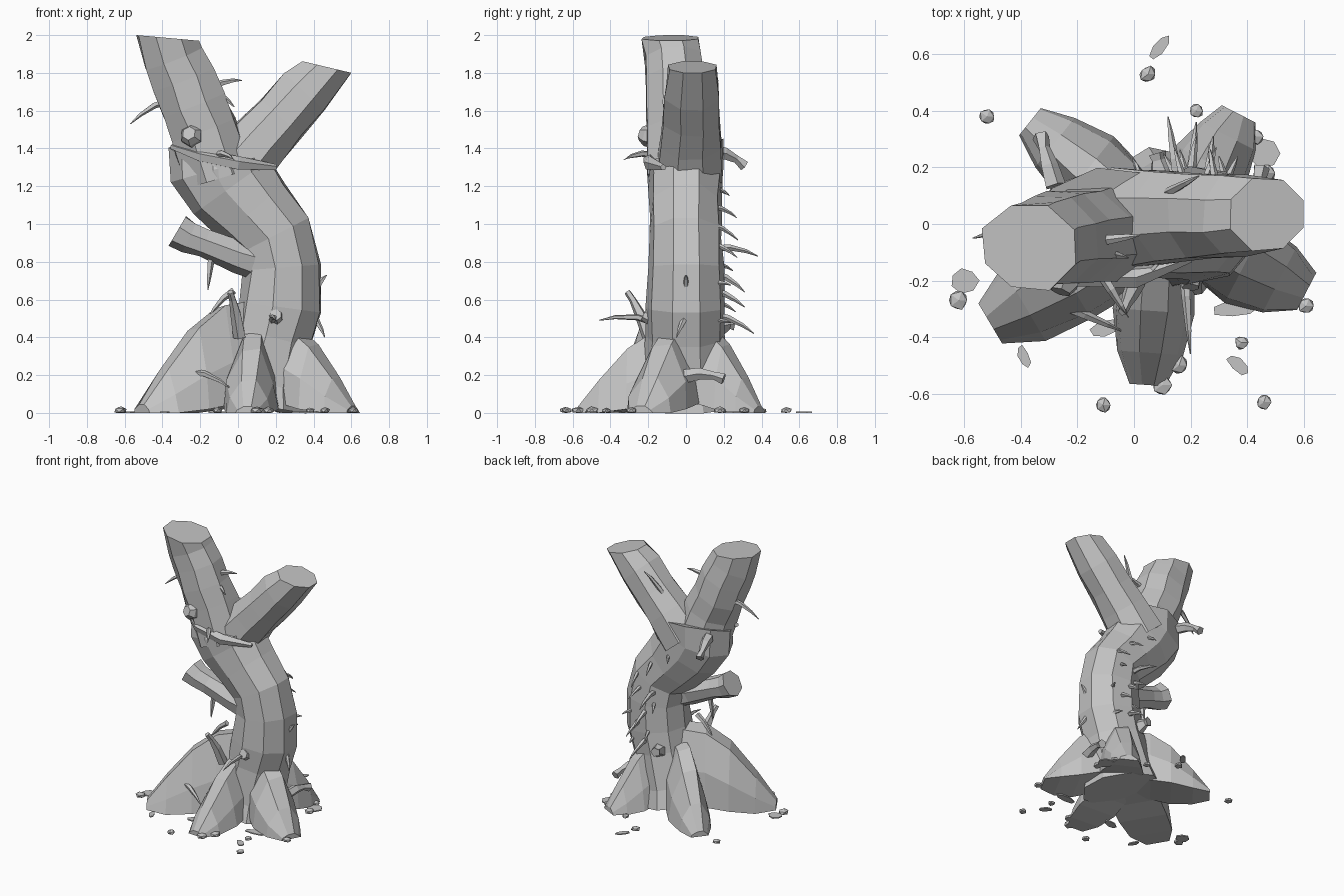
import bpy, bmesh, math, random
from mathutils import Vector

random.seed(4)
cube = bpy.data.objects.get("Cube")
if cube:
    bpy.data.objects.remove(cube, do_unlink=True)

# One plain grey for everything
GREY = (0.55, 0.55, 0.55, 1)
bark = bpy.data.materials.new("plain_grey")
bark.use_nodes = True
bark.diffuse_color = GREY
for node in bark.node_tree.nodes:
    if node.type == 'BSDF_PRINCIPLED':
        node.inputs["Base Color"].default_value = GREY


def finish(name, bm):
    bmesh.ops.recalc_face_normals(bm, faces=bm.faces)
    mesh = bpy.data.meshes.new(name)
    bm.to_mesh(mesh)
    bm.free()
    mesh.materials.append(bark)
    obj = bpy.data.objects.new(name, mesh)
    bpy.context.collection.objects.link(obj)
    return obj


def loft(name, rings):
    """Skin a list of equal-length point rings and cap both ends."""
    bm = bmesh.new()
    loops = [[bm.verts.new(p) for p in ring] for ring in rings]
    count = len(loops[0])
    for low, high in zip(loops, loops[1:]):
        for i in range(count):
            j = (i + 1) % count
            bm.faces.new((low[i], low[j], high[j], high[i]))
    bm.faces.new(loops[0][::-1])
    bm.faces.new(loops[-1])
    return finish(name, bm)


def tube(name, path, sides=8, rough=0.0, end=None):
    """Sweep a polygon along (x, y, z, radius, optional radius in y) points."""
    points = [Vector(p[:3]) for p in path]
    last = len(points) - 1
    rings = []
    for k, centre in enumerate(points):
        tangent = points[min(k + 1, last)] - points[max(k - 1, 0)]
        if end and k == last:
            tangent = Vector(end)
        tangent.normalize()
        ref = Vector((0, 1, 0)) if abs(tangent.y) < 0.8 else Vector((0, 0, 1))
        v = (ref - tangent * ref.dot(tangent)).normalized()
        u = v.cross(tangent)
        ring = []
        for i in range(sides):
            a = math.tau * (i + 0.5) / sides
            grow = (1 + random.uniform(-rough, rough)) / math.cos(math.pi / sides) ** 0.5
            ring.append(centre + u * path[k][3] * grow * math.cos(a)
                        + v * path[k][-1] * grow * math.sin(a))
        rings.append(ring)
    return loft(name, rings)


def horn(name, base, tip, radius, sides=5, blunt=0.12):
    """Tapering twig that arches between two points."""
    base, tip = Vector(base), Vector(tip)
    start = base - (tip - base) * 0.25
    rise = (tip - base).length * 0.12
    path = []
    for f, taper in ((0, 1), (0.4, 0.85), (0.75, 0.55), (1, blunt)):
        p = start.lerp(tip, f)
        p.z += rise * math.sin(math.pi * f)
        path.append((*p, radius * taper))
    return tube(name, path, sides)


# Trunk, flaring between the roots, and limbs
tube("trunk", [(0.1, 0, 0.04, 0.27), (0.12, 0, 0.16, 0.23), (0.185, 0, 0.4, 0.205),
               (0.225, 0, 0.56, 0.22, 0.205), (0.235, 0, 0.77, 0.205, 0.195),
               (0.195, 0, 0.94, 0.21, 0.19), (0.08, 0, 1.07, 0.22, 0.19),
               (-0.03, 0, 1.2, 0.25, 0.195), (-0.085, 0, 1.3, 0.265, 0.2),
               (-0.085, 0, 1.39, 0.265, 0.2)],
     sides=9, rough=0.04, end=(0.05, -0.3, 1))
tube("right_limb", [(-0.1, -0.03, 1.25, 0.19), (-0.18, -0.045, 1.5, 0.18, 0.17),
                    (-0.24, -0.05, 1.63, 0.18, 0.17), (-0.285, -0.06, 1.77, 0.175, 0.16),
                    (-0.335, -0.07, 1.88, 0.165, 0.155), (-0.37, -0.08, 1.985, 0.17, 0.155)],
     rough=0.05, end=(0.09, 0, 1))
tube("left_limb", [(-0.02, 0.02, 1.27, 0.18), (0.12, 0.025, 1.44, 0.16),
                   (0.23, 0.03, 1.56, 0.15), (0.35, 0.03, 1.7, 0.145),
                   (0.475, 0.035, 1.83, 0.14, 0.13)],
     rough=0.05, end=(0.23, 0, 0.97))
tube("branch_stub", [(0.2, -0.03, 0.77, 0.1), (0, -0.06, 0.83, 0.085),
                     (-0.18, -0.08, 0.9, 0.075), (-0.26, -0.09, 0.93, 0.08),
                     (-0.32, -0.09, 0.965, 0.09)], sides=7, rough=0.06, end=(-0.85, 0, 0.5))

# Buttress roots: start x, tip x, tip y, height, half width
ROOTS = {
    "root_front_right": (0.08, -0.51, -0.35, 0.57, 0.18),
    "root_front": (0.09, 0.05, -0.57, 0.43, 0.14),
    "root_front_left": (0.15, 0.61, -0.24, 0.46, 0.16),
    "root_back_left": (0.17, 0.37, 0.39, 0.46, 0.14),
    "root_back_right": (0.08, -0.37, 0.36, 0.48, 0.14),
}
# Along each root: position, top height, width, and lift of the underside
STATIONS = ((0, 1.05, 0.9, 0.07), (0.3, 1, 0.95, 0.05), (0.54, 0.79, 1, 0.02),
            (0.8, 0.41, 0.83, 0), (1, 0.08, 0.45, 0))
SECTION = ((-1, 0), (-0.85, 0.42), (-0.35, 1), (0.33, 0.96), (0.9, 0.47), (1, 0))
for name, (x, tip_x, tip_y, height, width) in ROOTS.items():
    start, tip = Vector((x, 0, 0)), Vector((tip_x, tip_y, 0))
    side = (tip - start).normalized().cross(Vector((0, 0, 1)))
    rings = []
    for f, h, w, lift in STATIONS:
        centre = start.lerp(tip, f)
        rings.append([centre + side * s * width * w * random.uniform(0.92, 1.06)
                      + Vector((0, 0, lift + t * (height * h - lift))) for s, t in SECTION])
    loft(name, rings)

# Torn bark ledge, knots and short snags
tube("fork_ledge", [(-0.35, -0.1, 1.41, 0.015), (-0.2, -0.19, 1.36, 0.03),
                    (0, -0.19, 1.32, 0.035), (0.2, -0.12, 1.3, 0.015)], sides=5)
tube("trunk_knot", [(0.2, -0.18, 0.5, 0.04), (0.2, -0.225, 0.52, 0.03)], sides=7)
tube("limb_knot", [(-0.24, -0.17, 1.46, 0.055), (-0.25, -0.21, 1.47, 0.055),
                   (-0.26, -0.24, 1.48, 0.035)], sides=6)
horn("back_snag", (-0.29, 0.17, 1.37), (-0.33, 0.31, 1.31), 0.035, blunt=0.8)
horn("root_snag", (0.42, 0.03, 0.19), (0.45, 0.2, 0.18), 0.035, blunt=0.8)
horn("front_snag", (0, -0.22, 0.45), (-0.04, -0.31, 0.64), 0.032, blunt=0.5)
horn("hanging_snag", (-0.14, -0.08, 0.82), (-0.16, -0.09, 0.65), 0.02)
horn("back_knot", (0.1, 0.18, 0.45), (0.08, 0.25, 0.47), 0.045, blunt=0.7)

# Curved twigs: base and tip
TWIGS = (
    ((0.2, 0.18, 0.72), (0.22, 0.31, 0.64)), ((0.26, 0.17, 0.63), (0.28, 0.31, 0.56)),
    ((0.15, 0.18, 0.86), (0.12, 0.38, 0.83)), ((0.2, 0.18, 0.5), (0.22, 0.36, 0.42)),
    ((0.18, -0.19, 0.47), (0.2, -0.46, 0.49)), ((-0.12, -0.06, 1.72), (0.02, -0.04, 1.76)),
    ((-0.11, -0.1, 1.68), (-0.02, -0.12, 1.62)), ((-0.4, 0, 1.63), (-0.57, -0.05, 1.53)),
    ((0.4, 0, 0.5), (0.46, -0.05, 0.4)), ((0.41, 0, 0.64), (0.47, 0, 0.73)),
    ((-0.1, -0.2, 1.36), (-0.02, -0.33, 1.34)), ((-0.05, -0.1, 0.62), (-0.16, -0.1, 0.5)),
    ((-0.22, -0.3, 0.2), (-0.04, -0.38, 0.13)), ((0.1, 0.1, 1.55), (0.23, 0.17, 1.76)),
)
for i, (base, tip) in enumerate(TWIGS):
    horn(f"twig_{i}", base, tip, 0.018)

# Small spines scattered up the back of the trunk
for i in range(8):
    z = 0.48 + 0.1 * i
    x = (0.22 if z < 0.95 else 0.22 - 0.85 * (z - 0.95)) + random.uniform(-0.12, 0.12)
    tip = (x + random.uniform(-0.05, 0.05), random.uniform(0.22, 0.28), z - random.uniform(0, 0.08))
    horn(f"spine_{i}", (x, 0.16, z), tip, 0.014)

# Pebbles on the ground
PEBBLES = ((-0.52, 0.38), (0.05, 0.53), (0.22, 0.4), (0.43, 0.31), (0.47, 0.18), (-0.62, -0.27),
           (0.61, -0.29), (0.38, -0.42), (0.46, -0.63), (-0.11, -0.64), (0.1, -0.57), (0.16, -0.5))
for i, (x, y) in enumerate(PEBBLES):
    bm = bmesh.new()
    bmesh.ops.create_icosphere(bm, subdivisions=1, radius=random.uniform(0.026, 0.038))
    for v in bm.verts:
        v.co *= random.uniform(0.8, 1.1)
        v.co.z = max(v.co.z * 0.6, -0.012)
    finish(f"pebble_{i}", bm).location = (x, y, 0.012)

# Fallen flakes: centre, length, width, turn
FLAKES = ((0.09, 0.625, 0.055, 0.022, 0.9), (0.46, 0.25, 0.06, 0.055, 0), (-0.6, -0.2, 0.05, 0.045, 0),
          (-0.39, -0.47, 0.042, 0.02, -1.2), (0.37, -0.5, 0.05, 0.025, -0.7),
          (0.36, -0.3, 0.08, 0.03, 0.1), (-0.1, -0.37, 0.06, 0.03, 0.3))
for i, (x, y, length, width, turn) in enumerate(FLAKES):
    outline = []
    for k in range(7):
        a = math.tau * k / 7
        s = random.uniform(0.85, 1.1)
        outline.append((length * s * math.cos(a), width * s * math.sin(a)))
    flake = loft(f"flake_{i}", [[(px, py, z) for px, py in outline] for z in (0, 0.008)])
    flake.location = (x, y, 0)
    flake.rotation_euler.z = turn
